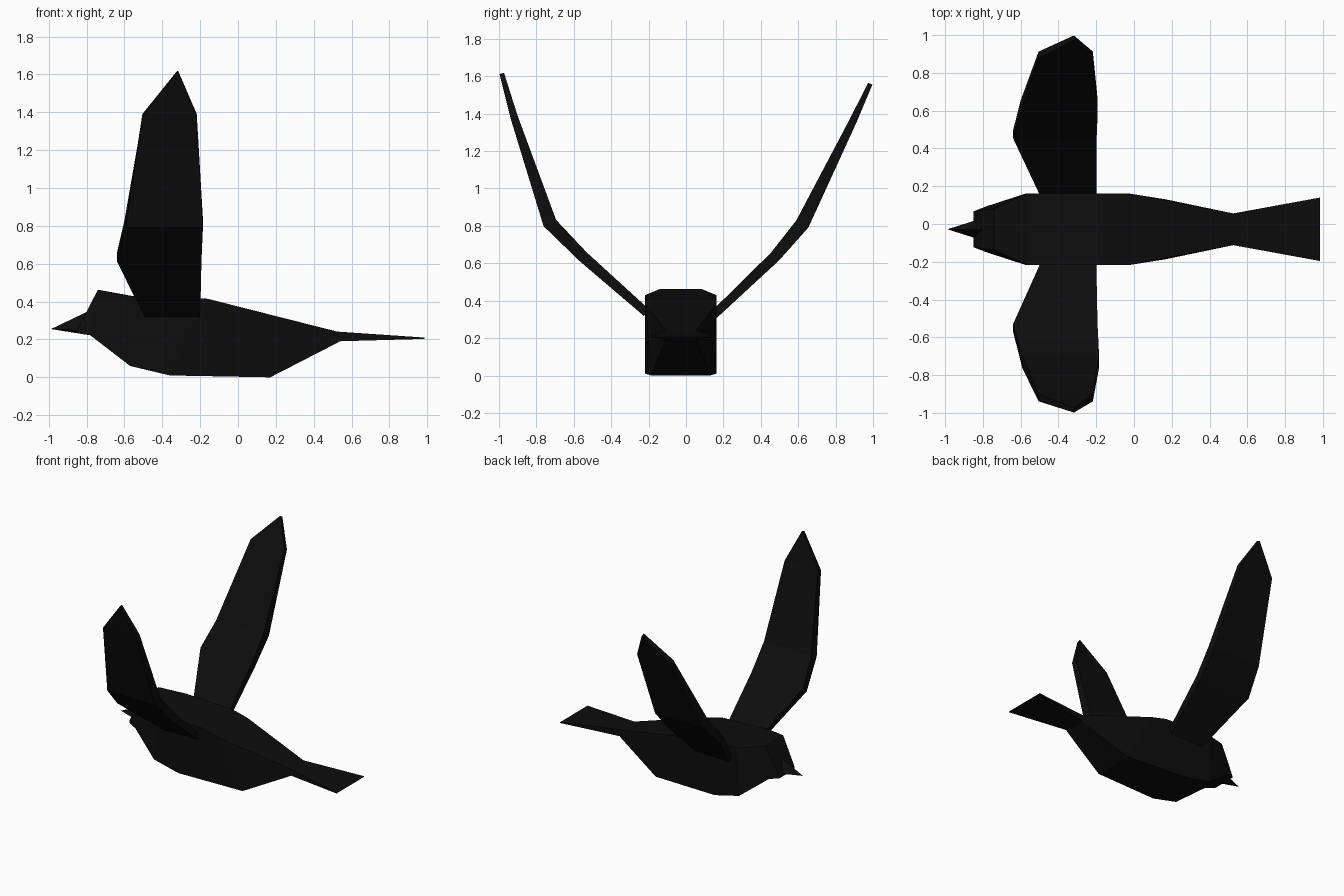
import bpy, bmesh, math
from mathutils import Vector

cube = bpy.data.objects.get("Cube")
if cube:
    bpy.data.objects.remove(cube, do_unlink=True)

black = bpy.data.materials.new("feather black")
black.use_nodes = True
colour = (0.004, 0.004, 0.004, 1)
black.diffuse_color = colour
black.node_tree.nodes["Principled BSDF"].inputs["Base Color"].default_value = colour

MID = -0.028  # y of the body's centre line


def loft(name, rings):
    """Join four-cornered rings into a closed flat-shaded solid."""
    bm = bmesh.new()
    loops = [[bm.verts.new(p) for p in ring] for ring in rings]
    for a, b in zip(loops, loops[1:]):
        for i in range(4):
            j = (i + 1) % 4
            bm.faces.new((a[i], a[j], b[j], b[i]))
    bm.faces.new(loops[0])
    bm.faces.new(loops[-1])
    bmesh.ops.remove_doubles(bm, verts=bm.verts, dist=0.0005)
    bmesh.ops.recalc_face_normals(bm, faces=bm.faces)
    mesh = bpy.data.meshes.new(name)
    bm.to_mesh(mesh)
    bm.free()
    mesh.materials.append(black)
    obj = bpy.data.objects.new(name, mesh)
    bpy.context.collection.objects.link(obj)
    return obj


def slice_ring(top_x, top_z, top_w, low_x, low_z, low_w):
    """Cross-section of the body given by its top and bottom edges."""
    return [(top_x, MID + top_w, top_z), (top_x, MID - top_w, top_z),
            (low_x, MID - low_w, low_z), (low_x, MID + low_w, low_z)]


# Body and head: x, z, half width of the top edge, then of the bottom edge
loft("body", [slice_ring(*s) for s in (
    (-0.85, 0.25, 0.095, -0.85, 0.235, 0.095),
    (-0.74, 0.463, 0.11, -0.78, 0.222, 0.122),
    (-0.56, 0.43, 0.19, -0.57, 0.06, 0.19),
    (-0.16, 0.415, 0.19, -0.36, 0.01, 0.19),
    (-0.03, 0.382, 0.19, 0.17, 0.0, 0.158),
    (0.53, 0.24, 0.083, 0.53, 0.185, 0.083))])

# Tail: thin wedge fanning out to the rear
loft("tail", [slice_ring(*s) for s in (
    (0.52, 0.242, 0.083, 0.52, 0.19, 0.083),
    (0.985, 0.21, 0.168, 0.985, 0.203, 0.168))])

# Beak: four-sided spike
tip = (-0.988, MID, 0.255)
loft("beak", [
    [(-0.80, MID, 0.345), (-0.84, MID - 0.047, 0.25),
     (-0.78, MID, 0.222), (-0.84, MID + 0.047, 0.25)],
    [tip] * 4])


def wing(name, stations):
    """Plate with leading x, trailing x, y, z and thickness at each station."""
    pts = [Vector((0, s[2], s[3])) for s in stations]
    rings = []
    for i, (lead, trail, y, z, thick) in enumerate(stations):
        along = (pts[min(i + 1, len(pts) - 1)] - pts[max(i - 1, 0)]).normalized()
        n = Vector((0, -along.z, along.y)) * thick / 2
        rings.append([Vector((x, y, z)) + n * s
                      for x, s in ((lead, 1), (trail, 1), (trail, -1), (lead, -1))])
    return loft(name, rings)


wing("right_wing", [
    (-0.49, -0.20, -0.21, 0.335, 0.045),
    (-0.64, -0.193, -0.55, 0.635, 0.06),
    (-0.592, -0.185, -0.728, 0.815, 0.075),
    (-0.505, -0.218, -0.92, 1.385, 0.04),
    (-0.322, -0.316, -0.985, 1.615, 0.025)])

wing("left_wing", [
    (-0.49, -0.20, 0.15, 0.325, 0.045),
    (-0.64, -0.198, 0.475, 0.635, 0.06),
    (-0.60, -0.192, 0.622, 0.81, 0.075),
    (-0.505, -0.218, 0.895, 1.365, 0.04),
    (-0.322, -0.316, 0.985, 1.56, 0.025)])
